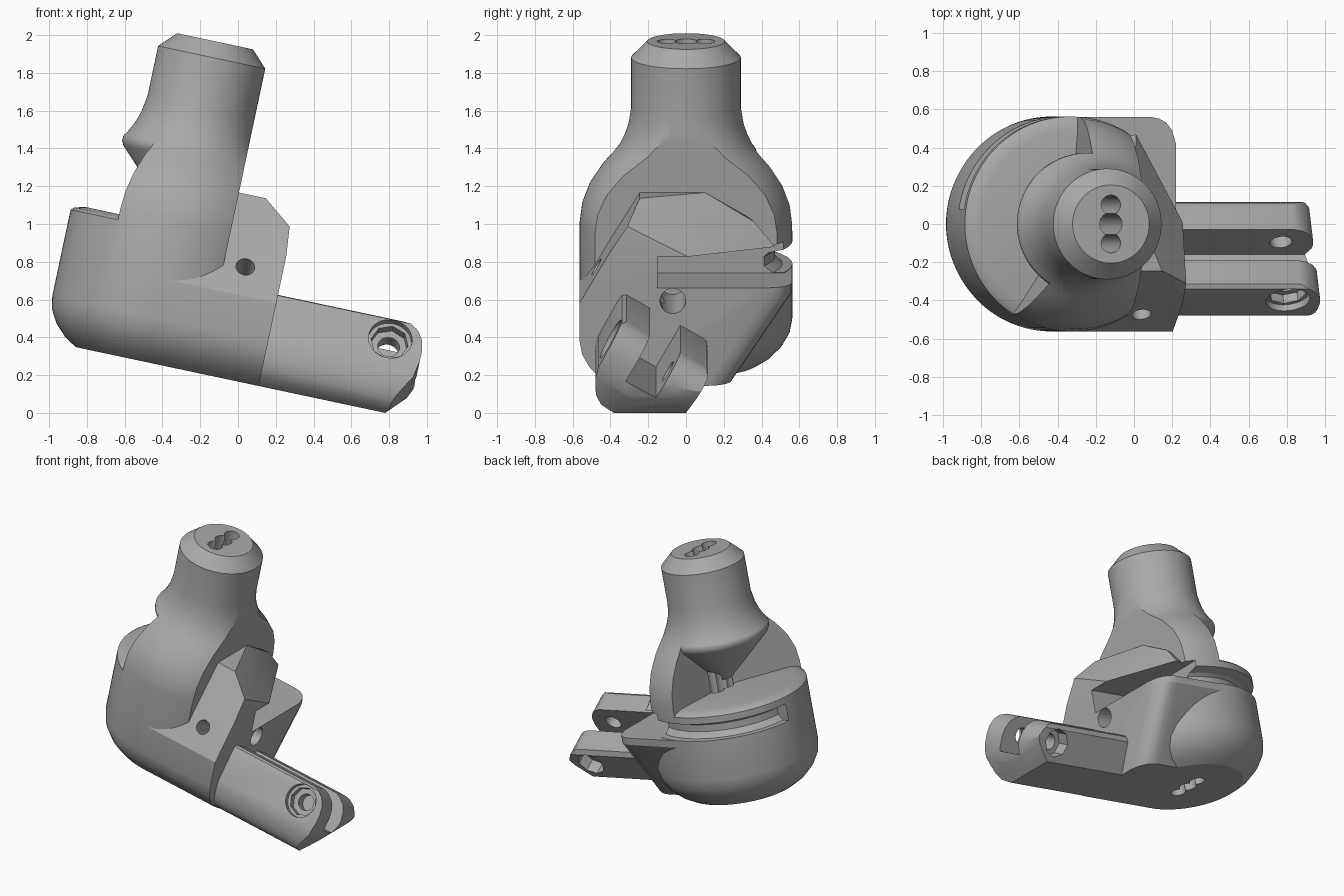
import bpy, bmesh, math
from mathutils import Matrix, Vector

cube = bpy.data.objects.get("Cube")
if cube:
    bpy.data.objects.remove(cube)

grey = bpy.data.materials.new("plain grey")
grey.use_nodes = True
grey.diffuse_color = (0.4, 0.4, 0.4, 1)
grey.node_tree.nodes["Principled BSDF"].inputs["Base Color"].default_value = (0.4, 0.4, 0.4, 1)

X, Y, Z = (Vector(v) for v in ((1, 0, 0), (0, 1, 0), (0, 0, 1)))
AXIS = -0.525                        # stem axis along the arm direction
TILT = math.radians(12)
PIN = Vector((0, -0.866, 0.5))       # pivot pin direction, out of the front lug
RISE = Vector((0, 0.5, 0.866))       # up along the lugs
PIVOT = Vector((0.71, -0.4, 0.54))


def finish(bm, name):
    bmesh.ops.remove_doubles(bm, verts=bm.verts, dist=1e-5)
    bmesh.ops.recalc_face_normals(bm, faces=bm.faces)
    mesh = bpy.data.meshes.new(name)
    bm.to_mesh(mesh)
    bm.free()
    obj = bpy.data.objects.new(name, mesh)
    bpy.context.collection.objects.link(obj)
    mesh.materials.append(grey)
    return obj


def revolve(name, profile, start=0, end=360, steps=96):
    """Turn an (r, w) outline about the stem axis."""
    bm = bmesh.new()
    full = end - start == 360
    rings = []
    for i in range(steps if full else steps + 1):
        a = math.radians(start + (end - start) * i / steps)
        rings.append([bm.verts.new((AXIS + r * math.cos(a), r * math.sin(a), w)) for r, w in profile])
    n = len(profile)
    for i in range(steps):
        a, b = rings[i], rings[(i + 1) % len(rings)]
        for j in range(n):
            k = (j + 1) % n
            bm.faces.new((a[j], a[k], b[k], b[j]))
    if not full:
        bm.faces.new(rings[0])
        bm.faces.new(rings[-1])
    return finish(bm, name)


def prism(name, outline, a, b, direction, low, high):
    """Extrude an outline given in the axes a, b along a direction."""
    bm = bmesh.new()
    ends = [[bm.verts.new(a * p + b * q + direction * d) for p, q in outline] for d in (low, high)]
    bm.faces.new(ends[0])
    bm.faces.new(ends[1])
    for j in range(len(outline)):
        k = (j + 1) % len(outline)
        bm.faces.new((ends[0][j], ends[0][k], ends[1][k], ends[1][j]))
    return finish(bm, name)


def hull(name, points):
    bm = bmesh.new()
    verts = [bm.verts.new(p) for p in points]
    out = bmesh.ops.convex_hull(bm, input=verts)
    bmesh.ops.delete(bm, geom=[v for v in out["geom_interior"] if isinstance(v, bmesh.types.BMVert)], context="VERTS")
    bmesh.ops.dissolve_limit(bm, angle_limit=0.01, verts=bm.verts, edges=bm.edges)
    return finish(bm, name)


def box(low, high):
    return hull("cutter", [(x, y, z) for x in (low[0], high[0]) for y in (low[1], high[1]) for z in (low[2], high[2])])


def rod(start, direction, length, radius, sides=32):
    bm = bmesh.new()
    d = Vector(direction).normalized()
    place = Matrix.Translation(Vector(start) + d * length / 2) @ d.to_track_quat("Z", "Y").to_matrix().to_4x4()
    bmesh.ops.create_cone(bm, cap_ends=True, segments=sides, radius1=radius, radius2=radius, depth=length, matrix=place)
    return finish(bm, "cutter")


def combine(obj, other, operation="DIFFERENCE"):
    mod = obj.modifiers.new("combine", "BOOLEAN")
    mod.object, mod.operation, mod.solver = other, operation, "EXACT"
    bpy.context.view_layer.objects.active = obj
    bpy.ops.object.modifier_apply(modifier=mod.name)
    bpy.data.objects.remove(other)


# Turned body: rounded base, cup, flare and chamfered stem
body = revolve("socket_body", [
    (0, 0.15), (0.385, 0.15), (0.45, 0.19), (0.51, 0.25), (0.55, 0.32), (0.563, 0.39),
    (0.563, 0.91), (0.55, 1.01), (0.51, 1.115), (0.44, 1.22), (0.395, 1.27), (0.355, 1.32),
    (0.325, 1.38), (0.305, 1.44), (0.29, 1.53), (0.29, 1.8), (0.205, 1.887), (0, 1.887)])
combine(body, box((-0.235, -1, 0.68), (0.5, 1, 2)))

# Mounting block: lower part with a rounded far corner, middle and faceted cap
near = [(-0.385, 0.15), (-0.45, 0.19), (-0.51, 0.25), (-0.55, 0.32), (-0.563, 0.39), (-0.563, 0.6), (-0.515, 0.68)]
far = [(0.56, 0.68), (0.56, 0.63), (0.24, 0.15)]
section = [(AXIS, 0), (-0.05, 0), (-0.01, 0.008), (0.03, 0.03), (0.06, 0.07), (0.08, 0.14)]
combine(body, hull("lower_block", [(u, y, w) for u, _ in section for y, w in near]
                   + [(u, y - s, w) for u, s in section for y, w in far]), "UNION")
combine(body, prism("middle_block", [(-0.563, 0.6), (-0.417, 0.85), (-0.15, 0.85), (-0.15, 0.6)],
                    Y, Z, X, -0.45, 0.08), "UNION")
combine(body, hull("cap_block", [
    (-0.42, -0.417, 0.85), (0.08, -0.417, 0.85), (0.08, 0.01, 0.85), (-0.17, 0.47, 0.85), (-0.42, 0.4, 0.85),
    (-0.42, -0.245, 1.13), (-0.09, -0.245, 1.13), (-0.235, 0.1, 1.13), (-0.42, 0.1, 1.13),
    (0.065, -0.31, 1.01), (-0.2, 0.36, 0.98)]), "UNION")

# Clamp slot and the groove that carries it round the cup
combine(body, box((-0.3, -0.15, 0.68), (0.5, 0.8, 0.85)))
combine(body, revolve("cutter", [(0.47, 0.72), (0.47, 0.77), (0.49, 0.79), (0.7, 0.84), (0.7, 0.683), (0.51, 0.683)],
                      60, 172, 40))

# Conical recess behind the stem
combine(body, revolve("cutter", [
    (0, 0.886), (0.36, 1.246), (0.372, 1.27), (0.372, 1.295), (0.355, 1.33), (0.5, 1.5), (0.7, 1.5),
    (0.7, 0.845), (0.575, 0.845), (0.545, 0.872), (0.49, 0.886)], 86, 237, 48))

# Stem bores joined by a slit, cross hole and block end hole
bores = rod((AXIS, 0, 0), Z, 2.1, 0.06)
for y in (-0.1, 0.1):
    combine(bores, rod((AXIS, y, 0.05), Z, 2, 0.052, 20), "UNION")
combine(bores, box((AXIS - 0.015, -0.09, 1.6), (AXIS + 0.015, 0.09, 1.99)), "UNION")
combine(body, bores)
combine(body, rod(Vector((-0.12, -0.47, 0.75)) + PIN * 0.1, -PIN, 0.5, 0.05))
combine(body, rod((0.2, -0.07, 0.61), -X, 0.6, 0.068))

# Fork: sloping section, rounded end, slot between the two lugs
fork = prism("pivot_fork", [(-0.38, 0.15), (-0.45, 0.2), (-0.475, 0.25), (-0.48, 0.3), (-0.478, 0.36), (-0.465, 0.42),
                            (-0.355, 0.62), (-0.34, 0.64), (-0.315, 0.643), (0.085, 0.412), (0.11, 0.39),
                            (0.115, 0.35), (0, 0.15)], Y, Z, X, 0.03, 0.95)
combine(fork, prism("cutter", [(-0.2, -0.3), (0.66, -0.3), (0.79, -0.04), (0.87, 0.08), (0.887, 0.17), (0.887, 0.24),
                               (0.875, 0.3), (0.845, 0.35), (0.8, 0.385), (0.74, 0.405), (-0.2, 0.405)],
                    X, RISE, PIN, -1, 2), "INTERSECT")
combine(fork, prism("cutter", [(0.765, 0.15), (0.86, 0.25), (0.91, 0.36), (1, 0.36), (1, 0.1), (0.7175, 0.1)],
                    X, Z, Y, -1, 1))
face = PIVOT.dot(PIN)
combine(fork, prism("cutter", [(0.08, 0.14), (1.2, 0.14), (1.2, 0.6), (0.08, 0.6)],
                    X, RISE, PIN, face - 0.352, face - 0.167))

# Pivot hole with a stepped counterbore on each lug
combine(fork, rod(PIVOT + PIN * 0.2, -PIN, 1, 0.058))
combine(fork, rod(PIVOT + PIN * 0.2, -PIN, 0.24, 0.116))
combine(fork, rod(PIVOT + PIN * 0.2, -PIN, 0.29, 0.1, 8))
combine(fork, rod(PIVOT - PIN * 0.45, -PIN, 0.3, 0.1, 8))

# Lean both parts and set them on the ground
parts = (body, fork)
for obj in parts:
    obj.data.transform(Matrix.Rotation(TILT, 4, "Y"))
lowest = min(v.co.z for obj in parts for v in obj.data.vertices)
for obj in parts:
    obj.data.transform(Matrix.Translation((0, 0, -lowest)))
    bpy.ops.object.select_all(action="DESELECT")
    obj.select_set(True)
    bpy.context.view_layer.objects.active = obj
    bpy.ops.object.shade_smooth_by_angle(angle=math.radians(28))
